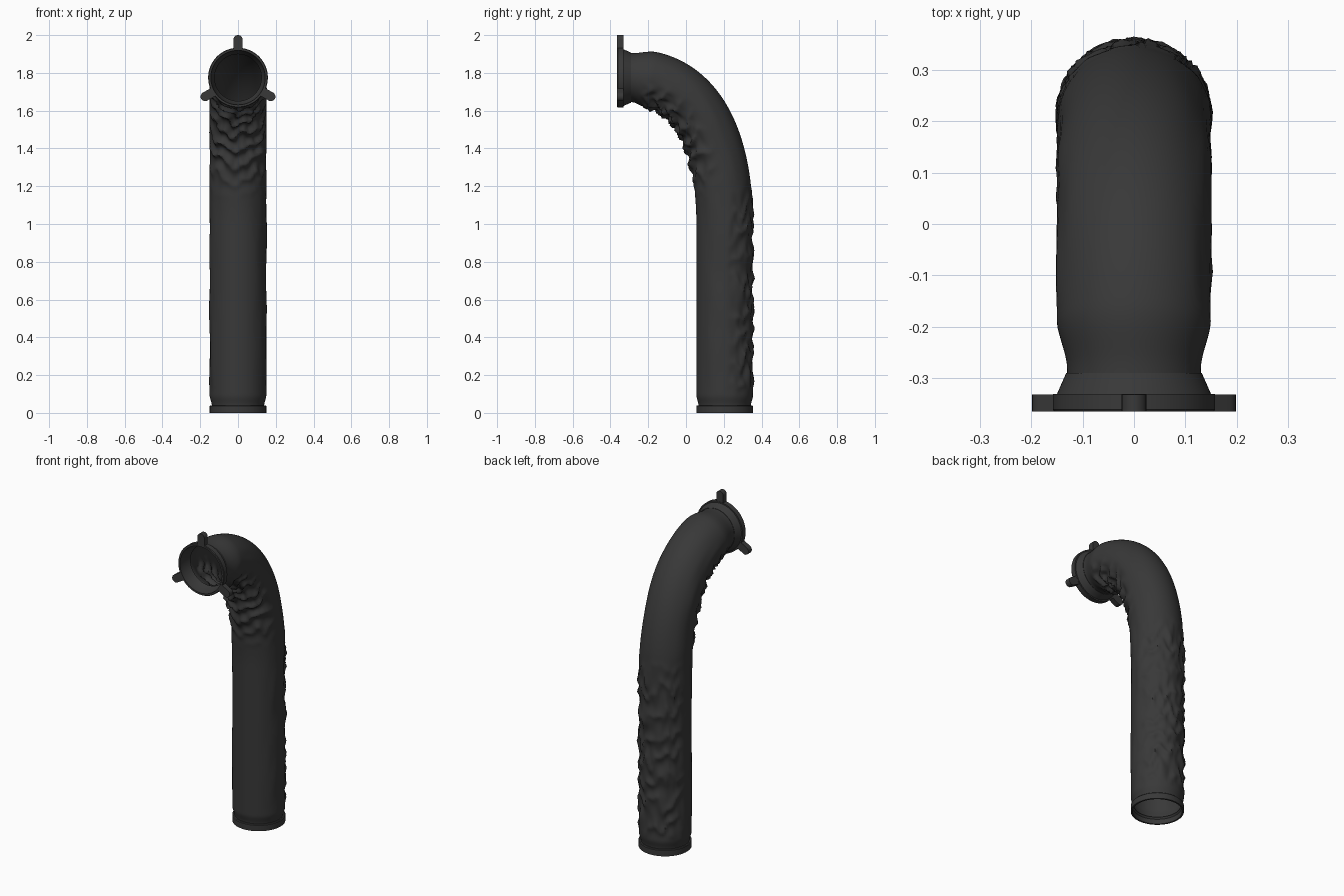
import bpy, bmesh, math
from mathutils import Vector, noise, geometry

if "Cube" in bpy.data.objects:
    bpy.data.objects.remove(bpy.data.objects["Cube"])

rubber = bpy.data.materials.new("dark_rubber")
rubber.diffuse_color = (0.04, 0.04, 0.04, 1)
rubber.use_nodes = True
rubber.node_tree.nodes["Principled BSDF"].inputs["Base Color"].default_value = rubber.diffuse_color
AXIS_Z = 1.775                      # height of the horizontal outlet


def finish(bm, name, angle=35):
    bmesh.ops.recalc_face_normals(bm, faces=bm.faces)
    me = bpy.data.meshes.new(name)
    bm.to_mesh(me)
    bm.free()
    ob = bpy.data.objects.new(name, me)
    bpy.context.collection.objects.link(ob)
    me.materials.append(rubber)
    bpy.ops.object.select_all(action='DESELECT')
    ob.select_set(True)
    bpy.context.view_layer.objects.active = ob
    bpy.ops.object.shade_smooth_by_angle(angle=math.radians(angle))
    return ob


def skin(rings, bm, wrap=False):
    n = len(rings[0])
    pairs = list(zip(rings, rings[1:])) + ([(rings[-1], rings[0])] if wrap else [])
    for a, b in pairs:
        for i in range(n):
            j = (i + 1) % n
            bm.faces.new((a[i], a[j], b[j], b[i]))


def lathe(name, profile, place, seg=64):
    bm = bmesh.new()
    rings = [[bm.verts.new(place(r * math.cos(k * math.tau / seg),
                                 r * math.sin(k * math.tau / seg), h))
              for k in range(seg)] for r, h in profile]
    skin(rings, bm, wrap=True)
    return finish(bm, name)


def smooth(a, b, v):
    t = max(0, min(1, (v - a) / (b - a)))
    return t * t * (3 - 2 * t)


# Hose centre line: straight riser, then a sweeping bend to the front
path = [Vector((0, 0.205, 0.035 + 0.965 * i / 90)) for i in range(90)]
path += geometry.interpolate_bezier(Vector((0, 0.205, 1.0)), Vector((0, 0.205, 1.4)),
                                    Vector((0, 0.08, AXIS_Z)), Vector((0, -0.295, AXIS_Z)), 100)

# Wrinkled hose skin: folds on the riser's back and inside the bend
bm = bmesh.new()
rings, s, seg = [], 0.0, 72
for i, p in enumerate(path):
    t = (path[min(i + 1, len(path) - 1)] - path[max(i - 1, 0)]).normalized()
    if i:
        s += (p - path[i - 1]).length
    outer = Vector((0, t.z, -t.y))
    base = 0.138 + 0.012 * smooth(0, 0.06, s)
    base -= 0.02 * smooth(1.89, 1.99, s) if i < len(path) - 1 else 0.02
    ring = []
    for k in range(seg):
        th = k * math.tau / seg
        c, sn = math.cos(th), math.sin(th)
        q = Vector((sn * 3, c * 3, s * 5))
        n1 = noise.noise(q)
        n2 = noise.noise(q * 1.9 + Vector((7, 3, 1)))
        back = smooth(0.0, 0.65, c) * smooth(0.04, 0.14, s) * (1 - smooth(0.98, 1.2, s))
        inner = smooth(-0.1, 0.75, -c) * smooth(1.08, 1.4, s) * (1 - smooth(1.86, 1.95, s))
        side = (1 - c * c) ** 2 * smooth(0.03, 0.1, s) * (1 - smooth(1.8, 1.92, s))
        fold_b = 1 - 2 * abs(math.sin(s * 23 + sn * 1.2 + n1 * 2.6))
        fold_i = 1 - 2 * abs(math.sin(s * 29 - abs(sn) * 2.2 + n1 * 2.2))
        r = base + back * (0.007 * fold_b + 0.007 * n2)
        r += inner * (0.013 * fold_i + 0.008 * n2) + side * 0.006 * n1
        ring.append(bm.verts.new(p + Vector((sn * r, 0, 0)) + outer * (c * r)))
    rings.append(ring)
skin(rings, bm)
finish(bm, "hose", 60)

# Bottom cuff
lathe("bottom_cuff", [(0.15, 0), (0.15, 0.036), (0.146, 0.04), (0.132, 0.04), (0.14, 0.03), (0.14, 0)],
      lambda a, b, h: (a, 0.205 + b, h))

# Outlet coupling: tapered collar and flange ring
lathe("outlet_coupling", [(0.132, -0.29), (0.15, -0.331), (0.158, -0.331), (0.158, -0.361), (0.155, -0.365),
                          (0.144, -0.365), (0.142, -0.335), (0.124, -0.29)],
      lambda a, b, h: (a, h, AXIS_Z + b))

# Three rounded mounting lugs
for num in range(3):
    ang = math.radians(90 + 120 * num)
    u = Vector((math.cos(ang), 0, math.sin(ang)))
    v = Vector((-math.sin(ang), 0, math.cos(ang)))
    w = 0.024
    outline = [(0.148, -w)] + [(0.201 + w * math.cos(a), w * math.sin(a))
                               for a in [math.pi * (j / 12 - 0.5) for j in range(13)]] + [(0.148, w)]
    bm = bmesh.new()
    face = bm.faces.new([bm.verts.new(Vector((0, -0.365, AXIS_Z)) + u * a + v * b) for a, b in outline])
    ext = bmesh.ops.extrude_face_region(bm, geom=[face])
    bmesh.ops.translate(bm, vec=(0, 0.033, 0),
                        verts=[e for e in ext["geom"] if isinstance(e, bmesh.types.BMVert)])
    finish(bm, f"lug_{num + 1}")
